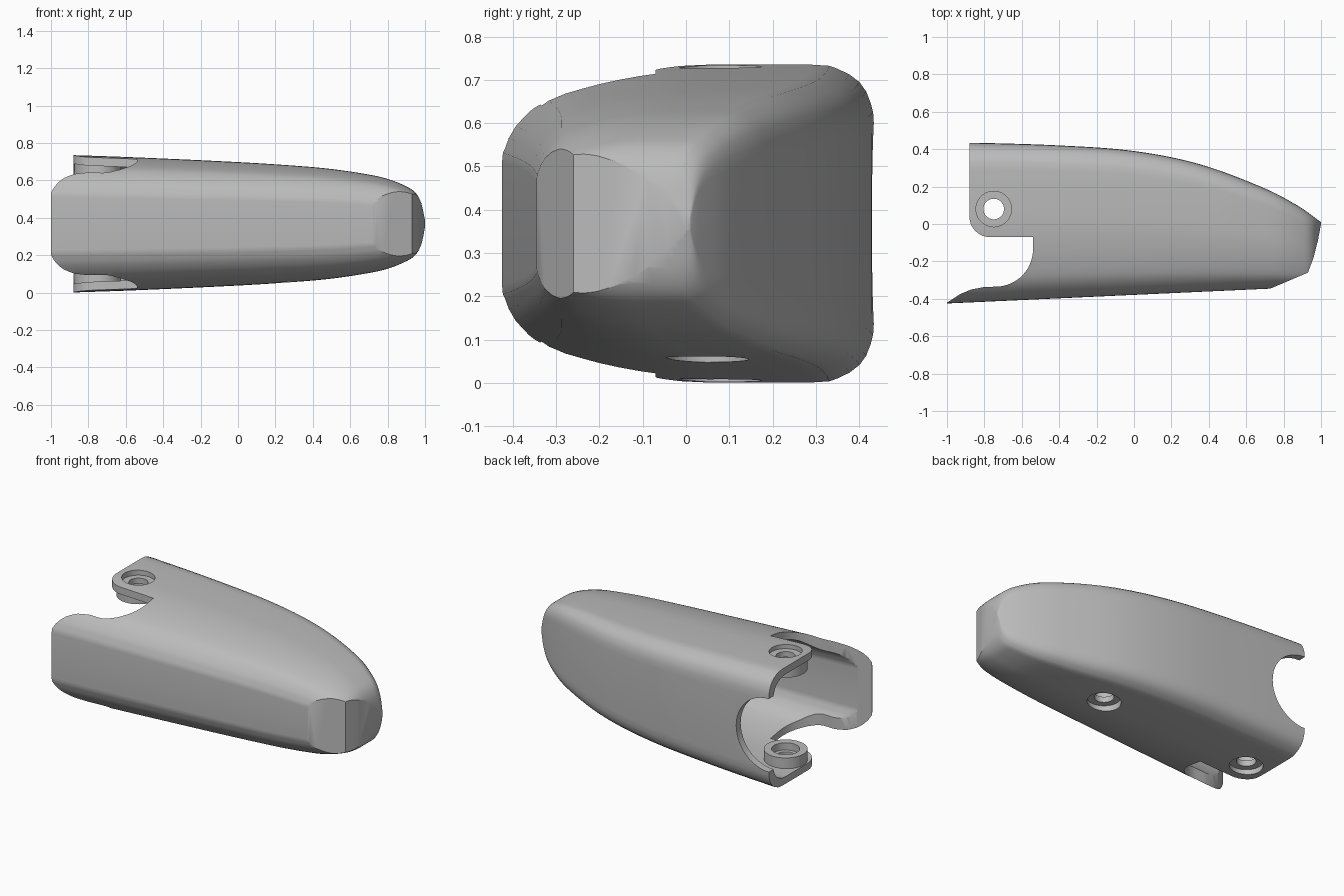
import bpy, bmesh, math
from math import sin, cos, pi

if "Cube" in bpy.data.objects:
    bpy.data.objects.remove(bpy.data.objects["Cube"], do_unlink=True)

MID = 0.368    # height of the symmetry plane
WALL = 0.045

grey = bpy.data.materials.new("light grey plastic")
grey.use_nodes = True
grey.diffuse_color = (0.5, 0.5, 0.5, 1)
grey.node_tree.nodes["Principled BSDF"].inputs["Base Color"].default_value = (0.5, 0.5, 0.5, 1)

# Outlines along the length: back edge and half height; half cross-section
BACK = [(-1.1, .437), (-.88, .435), (-.4, .42), (0, .39), (.35, .32), (.7, .19), (.88, .095), (1, .01)]
HALF = [(-1.1, .372), (-.88, .367), (-.54, .355), (0, .33), (.3, .311), (.5, .293),
        (.7, .263), (.8, .24), (.9, .2), (.95, .165), (.98, .11), (1, .02)]
SECTION = [(0, 0), (0, .38), (.008, .47), (.035, .61), (.11, .79), (.2, .875), (.3, .935),
           (.42, .98), (.55, 1), (.83, 1), (.9, .975), (.96, .89), (.99, .76), (1, .58), (1, 0)]


def curve(table, x):
    """Smooth curve through (x, value) pairs."""
    i = max(k for k in range(len(table) - 1) if k == 0 or table[k][0] <= x)

    def slope(k):
        a, b = table[max(k - 1, 0)], table[min(k + 1, len(table) - 1)]
        return (b[1] - a[1]) / (b[0] - a[0])
    (x0, v0), (x1, v1) = table[i], table[i + 1]
    d = x1 - x0
    t = (x - x0) / d
    return (v0 * (1 + 2 * t) * (1 - t) ** 2 + slope(i) * d * t * (1 - t) ** 2
            + v1 * t * t * (3 - 2 * t) + slope(i + 1) * d * t * t * (t - 1))


def make(name, bm):
    bmesh.ops.recalc_face_normals(bm, faces=bm.faces)
    mesh = bpy.data.meshes.new(name)
    bm.to_mesh(mesh)
    bm.free()
    mesh.materials.append(grey)
    ob = bpy.data.objects.new(name, mesh)
    bpy.context.collection.objects.link(ob)
    return ob


def loft(name, start, end, inset, steps=70):
    """Skin of cross-sections from start to end along x."""
    half = []
    n = len(SECTION) - 1
    vs = [(k, p[0]) for k, p in enumerate(SECTION)]
    ws = [(k, p[1]) for k, p in enumerate(SECTION)]
    for k in range(2, 2 * n - 1):
        half.append((min(1, max(0, curve(vs, k / 2))), min(1, curve(ws, k / 2))))
    ring = half + [(v, -w) for v, w in reversed(half)]
    bm = bmesh.new()
    rows = []
    for s in range(steps + 1):
        x = start + (end - start) * sin(s / steps * pi / 2)
        front = -.425 + .046 * (x + 1) + inset
        back = curve(BACK, x) - inset
        h = curve(HALF, x) - inset
        rows.append([bm.verts.new((x, front + v * (back - front), MID + w * h)) for v, w in ring])
    m = len(ring)
    for a, b in zip(rows, rows[1:]):
        for j in range(m):
            bm.faces.new((a[j], a[(j + 1) % m], b[(j + 1) % m], b[j]))
    bm.faces.new(rows[0])
    bm.faces.new(rows[-1])
    return make(name, bm)


def prism(name, points):
    """Plan outline extruded through the full height."""
    bm = bmesh.new()
    face = bm.faces.new([bm.verts.new((x, y, -.3)) for x, y in points])
    up = bmesh.ops.extrude_face_region(bm, geom=[face])["geom"]
    bmesh.ops.translate(bm, vec=(0, 0, 1.4), verts=[v for v in up if isinstance(v, bmesh.types.BMVert)])
    return make(name, bm)


def cylinder(name, r, centre, depth, along_y=False):
    bm = bmesh.new()
    bmesh.ops.create_cone(bm, cap_ends=True, segments=48, radius1=r, radius2=r, depth=depth)
    ob = make(name, bm)
    ob.location = centre
    if along_y:
        ob.rotation_euler.x = pi / 2
    return ob


def combine(body, tool, operation):
    bpy.context.view_layer.update()
    mod = body.modifiers.new(tool.name, "BOOLEAN")
    mod.operation, mod.object, mod.solver = operation, tool, "EXACT"
    bpy.ops.object.select_all(action="DESELECT")
    bpy.context.view_layer.objects.active = body
    body.select_set(True)
    bpy.ops.object.modifier_apply(modifier=mod.name)
    bpy.data.objects.remove(tool, do_unlink=True)


def arc(cx, cy, r, a0, a1, n=14):
    return [(cx + r * cos(math.radians(a0 + (a1 - a0) * i / n)),
             cy + r * sin(math.radians(a0 + (a1 - a0) * i / n))) for i in range(n + 1)]


# Hollow shell
shell = loft("housing_shell", -1, 1, 0)
combine(shell, loft("cavity", -1.08, .76, WALL), "DIFFERENCE")

# Chamfered nose
combine(shell, prism("nose_cutter", [(.53, -.43), (.93, -.26), (.96, -.18), (.983, -.09),
                                     (1, 0), (1.02, .1), (1.3, .1), (1.3, -.6), (.53, -.6)]), "DIFFERENCE")

# Side notch and rounded ears at the open end
notch = [(-1.3, .7), (-.88, .7)] + arc(-.77, .04, .11, 180, 270) + [(-.54, -.07)]
notch += arc(-.74, -.135, .2, 0, -90) + [(-.8, -.337), (-.87, -.35), (-.93, -.375), (-1, -.421), (-1.3, -.6)]
combine(shell, prism("notch_cutter", notch), "DIFFERENCE")

# Round cut-out in the end of the back wall
combine(shell, cylinder("back_cutout", .23, (-.88, .45, MID), .4, True), "DIFFERENCE")

# Screw bosses: x, y, side, outer surface offset
for x, y, side, h in ((-.75, .08, 1, .363), (-.75, .08, -1, .363), (.26, .05, -1, .313)):
    def at(offset):
        return (x, y, MID + side * offset)
    combine(shell, cylinder("boss", .125, at(h - .068), .085), "UNION")
    combine(shell, cylinder("counterbore", .095, at(h + .07), .2), "DIFFERENCE")
    combine(shell, cylinder("inner_bore", .08, at(h - .165), .2), "DIFFERENCE")
    combine(shell, cylinder("screw_hole", .055, at(h - .05), .3), "DIFFERENCE")

bpy.ops.object.shade_smooth_by_angle(angle=math.radians(30))
